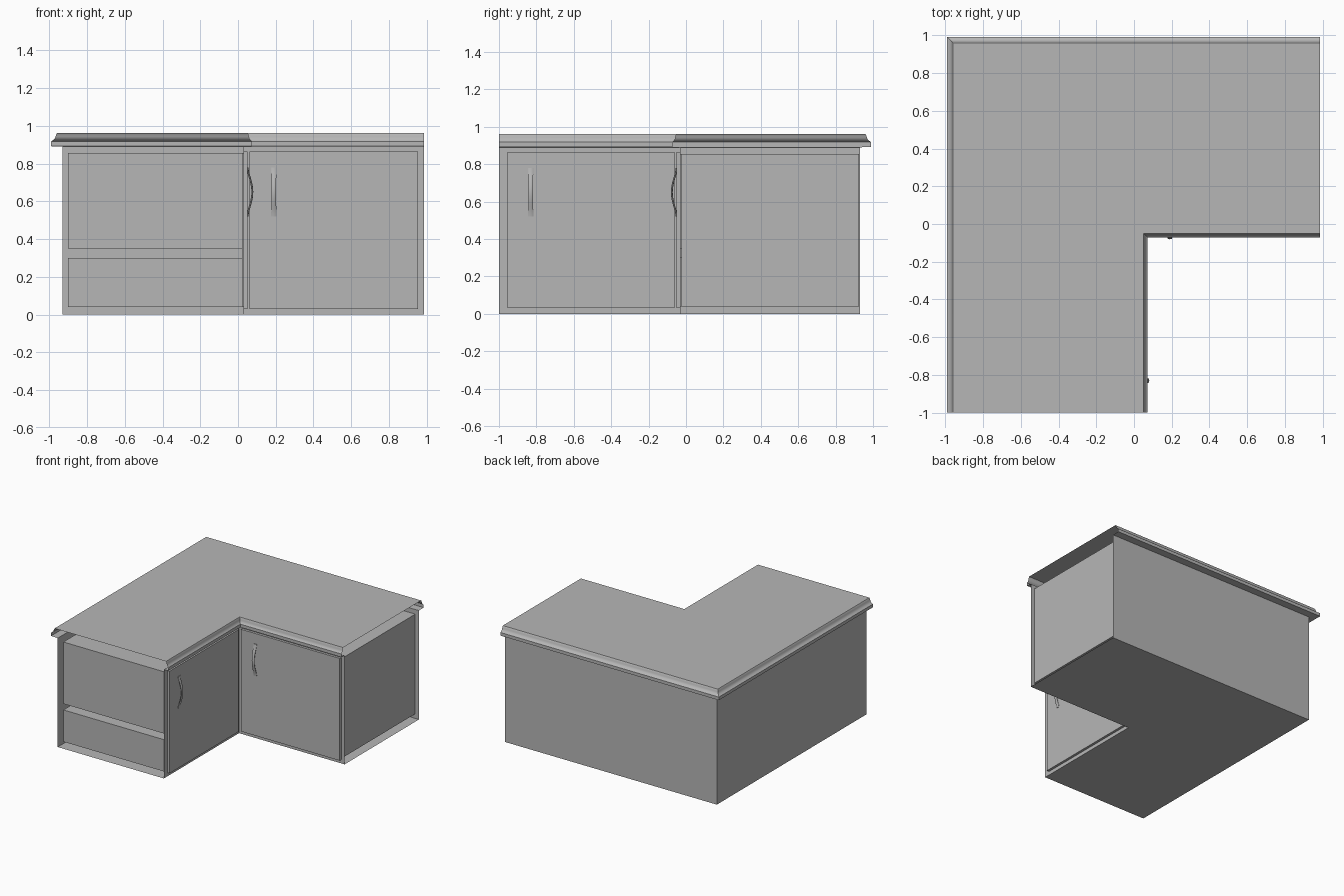
import bpy, bmesh, math
from mathutils import Vector

cube = bpy.data.objects.get("Cube")
if cube:
    bpy.data.objects.remove(cube)

grey = bpy.data.materials.new("plain_grey")
grey.use_nodes = True
colour = (0.47, 0.47, 0.47, 1)
grey.diffuse_color = colour
grey.node_tree.nodes["Principled BSDF"].inputs["Base Color"].default_value = colour

FRONT, BACK = 0.03, -0.93      # cabinet front and back lines of the first wing
END_Y, END_X = -1.0, 0.985     # open ends of the two wings


def finish(name, bm, smooth=False):
    mesh = bpy.data.meshes.new(name)
    bm.to_mesh(mesh)
    bm.free()
    mesh.materials.append(grey)
    obj = bpy.data.objects.new(name, mesh)
    bpy.context.collection.objects.link(obj)
    if smooth:
        bpy.ops.object.select_all(action='DESELECT')
        obj.select_set(True)
        bpy.context.view_layer.objects.active = obj
        bpy.ops.object.shade_smooth_by_angle(angle=math.radians(40))
    return obj


def corner_sweep(name, profile, smooth=False):
    """Sweep a (line, height) profile round the mitred corner of the L."""
    bm = bmesh.new()
    rows = [[bm.verts.new(p) for p in ((c, END_Y, z), (c, -c, z), (END_X, -c, z))]
            for c, z in profile]
    for a, b in zip(rows, rows[1:]):
        for j in range(2):
            bm.faces.new((a[j], b[j], b[j + 1], a[j + 1]))
    return finish(name, bm, smooth)


def swap_wing(bm):
    """Reflect a part from the first wing onto the second."""
    for v in bm.verts:
        v.co.x, v.co.y = -v.co.y, -v.co.x
    bmesh.ops.reverse_faces(bm, faces=bm.faces[:])


def box(name, low, high, swap=False):
    low, high = Vector(low), Vector(high)
    bm = bmesh.new()
    bmesh.ops.create_cube(bm, size=1)
    for v in bm.verts:
        v.co = Vector(((low + high) / 2)[i] + v.co[i] * (high - low)[i] for i in range(3))
    if swap:
        swap_wing(bm)
    return finish(name, bm)


def handle(name, along, swap=False):
    """Bowed bar with an oval section, wider at its feet."""
    bm = bmesh.new()
    steps, sides = 14, 10
    rings = []
    for i in range(steps + 1):
        t = 2 * i / steps - 1
        bow = 0.05 + 0.026 * math.cos(t * math.pi / 2) ** 1.5
        width = 0.012 + 0.004 * t * t
        ring = []
        for k in range(sides):
            a = 2 * math.pi * k / sides
            ring.append(bm.verts.new((bow + 0.005 * math.cos(a),
                                      along + width * math.sin(a), 0.65 + 0.13 * t)))
        rings.append(ring)
    for a, b in zip(rings, rings[1:]):
        for k in range(sides):
            n = (k + 1) % sides
            bm.faces.new((a[k], a[n], b[n], b[k]))
    bm.faces.new(rings[0][::-1])
    bm.faces.new(rings[-1])
    if swap:
        swap_wing(bm)
    return finish(name, bm, True)


# Outer carcass: front wall, floor and back wall, open at the wing ends
corner_sweep("carcass", [(FRONT, 0.89), (FRONT, 0), (BACK, 0), (BACK, 0.89)])

# Hollow worktop with a coved moulding along both long edges
cove = [(0.060, 0.892), (0.060, 0.918), (0.053, 0.922), (0.045, 0.928),
        (0.039, 0.936), (0.036, 0.945), (0.033, 0.955), (0.028, 0.962)]
back_edge = [(BACK, 0.89)] + [(BACK - o, z) for o, z in cove]
front_edge = [(FRONT + 0.7 * o, z) for o, z in reversed(cove)] + [(FRONT, 0.89)]
corner_sweep("worktop", back_edge + front_edge, True)

# Inner compartments, set back from the open ends
box("upper_compartment", (-0.9, -0.97, 0.35), (0.025, 0.925, 0.855))
box("lower_compartment", (-0.9, -0.97, 0.04), (0.025, 0.925, 0.3))
box("side_compartment", (0.025, -0.025, 0.04), (0.955, 0.925, 0.855))

# Doors and handles on the two inner faces
for side, swap, place in (("first", False, -0.83), ("second", True, -0.19)):
    box(side + "_door", (FRONT, -0.955, 0.03), (0.05, -0.062, 0.865), swap)
    handle(side + "_handle", place, swap)
